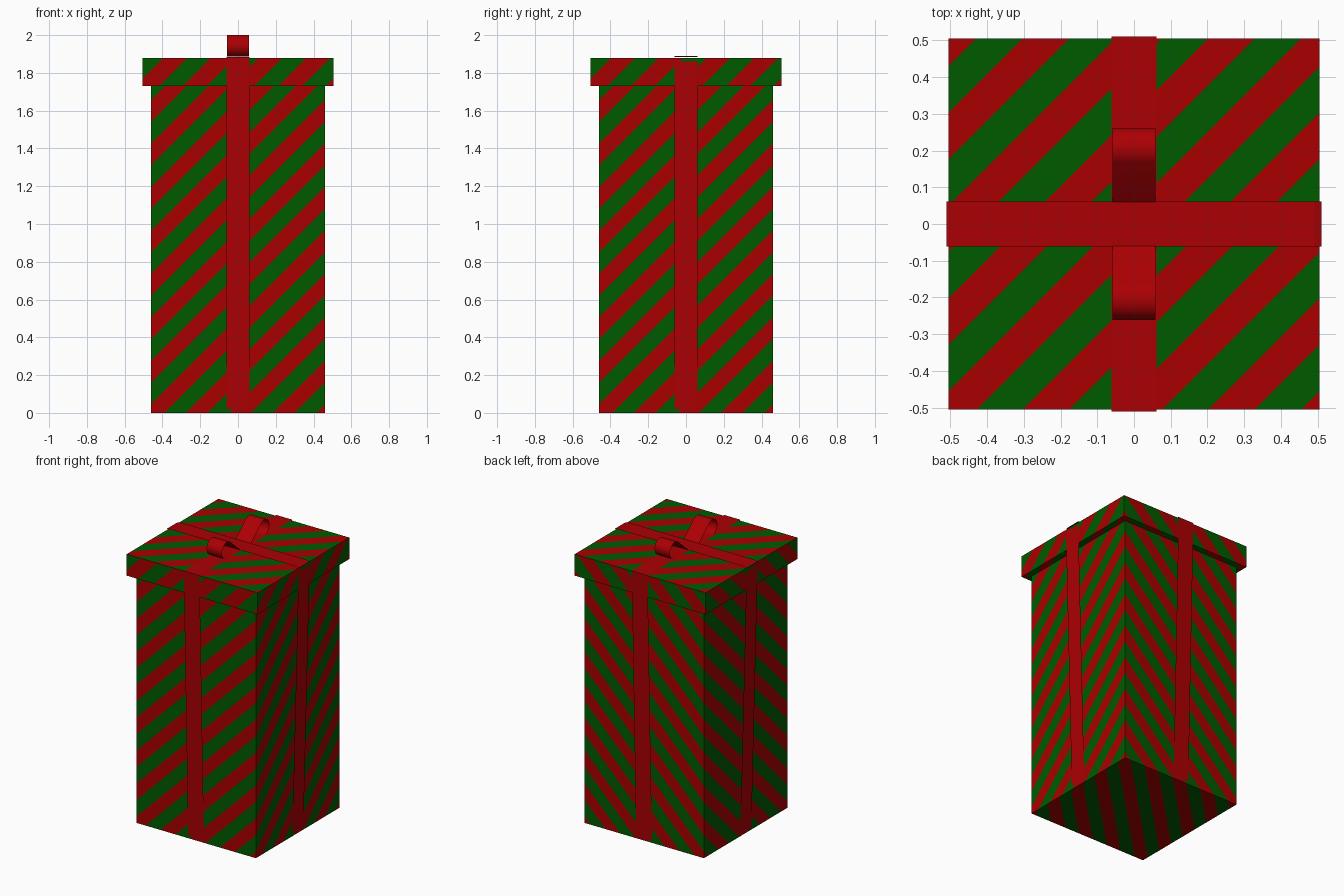
import bpy, bmesh, math
from mathutils import Vector

if "Cube" in bpy.data.objects:
    bpy.data.objects.remove(bpy.data.objects["Cube"])


def material(name, rgb):
    m = bpy.data.materials.new(name)
    m.diffuse_color = (*rgb, 1)
    m.use_nodes = True
    m.node_tree.nodes["Principled BSDF"].inputs["Base Color"].default_value = m.diffuse_color
    return m


RED = material("wrapping red", (0.40, 0.0, 0.0))
GREEN = material("wrapping green", (0.0, 0.105, 0.0))
RIBBON = material("ribbon red", (0.41, 0.0, 0.001))


def finish(name, bm, mats):
    me = bpy.data.meshes.new(name)
    bm.to_mesh(me)
    bm.free()
    for m in mats:
        me.materials.append(m)
    ob = bpy.data.objects.new(name, me)
    bpy.context.collection.objects.link(ob)
    return ob


def striped_box(name, half, z0, z1, period, side_shift, top_shift):
    """Box whose faces are cut into diagonal two-colour stripes."""
    bm = bmesh.new()
    bmesh.ops.create_cube(bm, size=1)
    for v in bm.verts:
        v.co = Vector((v.co.x * 2 * half, v.co.y * 2 * half, z0 if v.co.z < 0 else z1))
    origin = Vector((-half, -half, z0))
    # (face axis, stripe direction, offset)
    rules = [(1, Vector((1, 0, -1)), side_shift), (0, Vector((0, 1, -1)), side_shift),
             (2, Vector((1, -1, 0)), top_shift)]
    for axis, d, off in rules:
        for k in range(-20, 21):
            faces = [f for f in bm.faces if abs(f.normal[axis]) > 0.9]
            geom = set(faces)
            for f in faces:
                geom.update(f.edges)
                geom.update(f.verts)
            point = origin + d * ((k * period / 2 - off) / d.length_squared)
            bmesh.ops.bisect_plane(bm, geom=list(geom), dist=1e-5,
                                   plane_co=point, plane_no=d.normalized())
            bm.normal_update()
    for f in bm.faces:
        for axis, d, off in rules:
            if abs(f.normal[axis]) > 0.9:
                t = ((f.calc_center_median() - origin).dot(d) + off) / period
                f.material_index = 0 if t % 1 < 0.5 else 1
    return finish(name, bm, [RED, GREEN])


def strip(name, path, along, width=0.122, smooth=False):
    """Thin ribbon following a (distance, height) path along x or y."""
    bm = bmesh.new()
    rows = []
    for a, z in path:
        rows.append([bm.verts.new((a, s * width / 2, z) if along == "x"
                                  else (s * width / 2, a, z)) for s in (-1, 1)])
    for p, q in zip(rows, rows[1:]):
        f = bm.faces.new((p[0], p[1], q[1], q[0]))
        f.smooth = smooth
    bmesh.ops.recalc_face_normals(bm, faces=bm.faces[:])
    return finish(name, bm, [RIBBON])


def mirrored(half_path):
    return [(-a, z) for a, z in half_path] + [(a, z) for a, z in reversed(half_path)]


# Box and lid
striped_box("box_body", 0.46, 0.0, 1.75, 0.23, 0.046, 0.046)
striped_box("box_lid", 0.505, 1.73, 1.88, 0.2525, 0.04, 0.05)

# Ribbons over the lid, hanging from its rim and meeting the box near the floor
strip("ribbon_front_to_back",
      mirrored([(0.462, 0.02), (0.507, 1.73), (0.51, 1.884)]), "y")
strip("ribbon_side_to_side_top", mirrored([(0.51, 1.884), (0.49, 1.89)]), "x")
for label, s in (("left", -1), ("right", 1)):
    strip("ribbon_" + label, [(s * 0.462, 0.02), (s * 0.507, 1.73), (s * 0.51, 1.86)], "x")

# Bow loops: teardrop profile tangent to a round end
root, cy, cz, r = (0.055, 1.886), 0.205, 1.943, 0.057
start = math.pi / 2 + 2 * math.atan(r / (cy - root[0]))
arc = [start + (-math.pi / 2 - start) * i / 16 for i in range(17)]
loop = [root] + [(cy + r * math.cos(a), cz + r * math.sin(a)) for a in arc] + [root]
for label, s in (("front", -1), ("back", 1)):
    strip("bow_loop_" + label, [(s * a, z) for a, z in loop], "y", 0.118, True)
